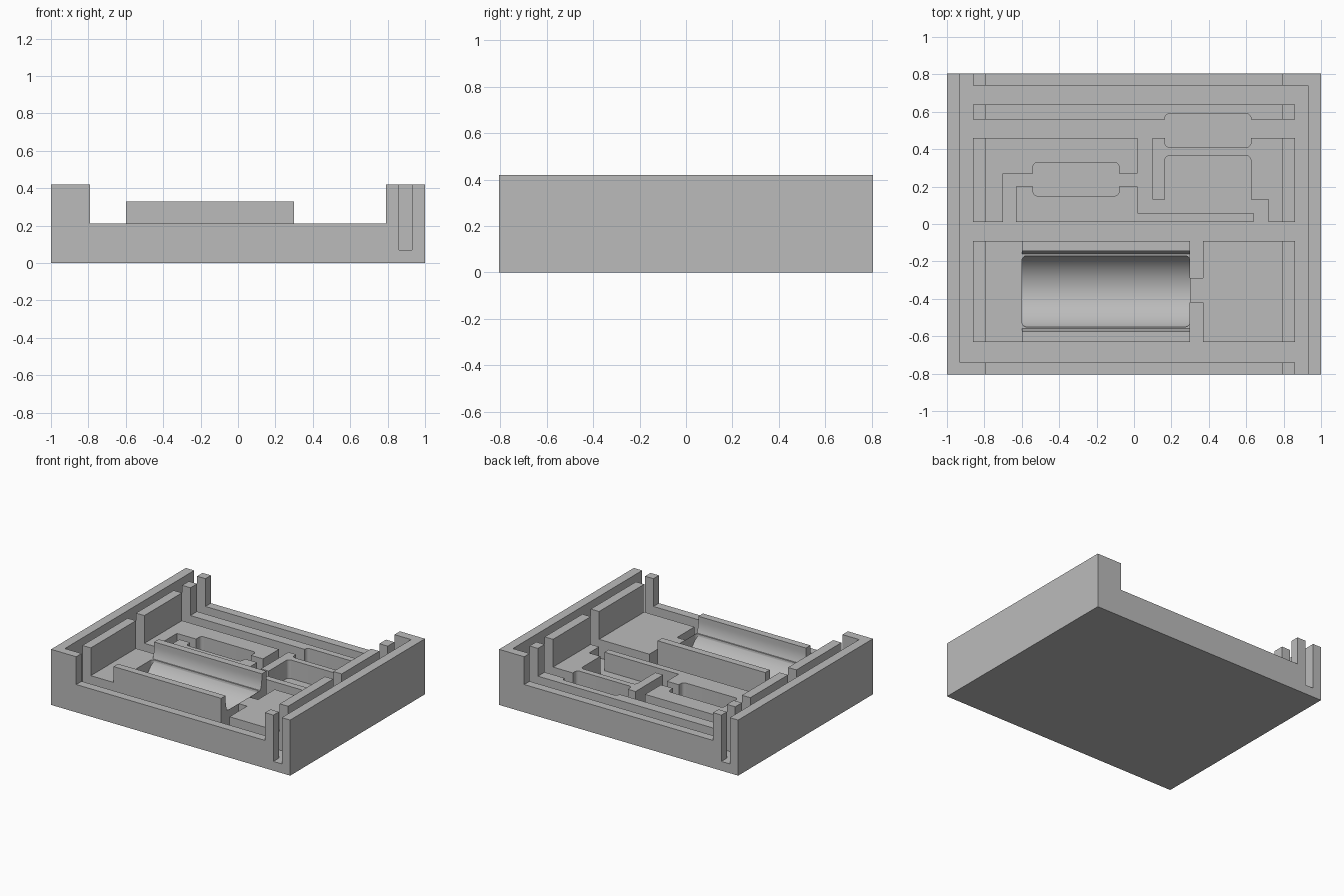
import bpy, bmesh, math
from mathutils import Matrix

cube = bpy.data.objects.get("Cube")
if cube:
    bpy.data.objects.remove(cube, do_unlink=True)

FLOOR, DECK, RAIL, TOP = 0.07, 0.21, 0.33, 0.42
HALF_Y = 0.805

grey = bpy.data.materials.new("plain grey")
grey.use_nodes = True
colour = (0.5, 0.5, 0.5, 1)
grey.diffuse_color = colour
grey.node_tree.nodes["Principled BSDF"].inputs["Base Color"].default_value = colour


def add_object(name, bm):
    bmesh.ops.recalc_face_normals(bm, faces=bm.faces)
    mesh = bpy.data.meshes.new(name)
    bm.to_mesh(mesh)
    bm.free()
    mesh.materials.append(grey)
    obj = bpy.data.objects.new(name, mesh)
    bpy.context.collection.objects.link(obj)
    return obj


def prism(name, outline, z0=FLOOR, z1=DECK):
    """Extrude a plan outline upwards."""
    bm = bmesh.new()
    face = bm.faces.new([bm.verts.new((x, y, z0)) for x, y in outline])
    new = bmesh.ops.extrude_face_region(bm, geom=[face])["geom"]
    bmesh.ops.translate(bm, vec=(0, 0, z1 - z0),
                        verts=[v for v in new if isinstance(v, bmesh.types.BMVert)])
    return add_object(name, bm)


def rect(x0, x1, y0, y1):
    return [(x0, y0), (x1, y0), (x1, y1), (x0, y1)]


def rounded(x0, x1, y0, y1, r=0.025, steps=6):
    """Rectangle outline with rounded corners."""
    corners = [(x1 - r, y1 - r), (x0 + r, y1 - r), (x0 + r, y0 + r), (x1 - r, y0 + r)]
    points = []
    for i, (cx, cy) in enumerate(corners):
        for k in range(steps + 1):
            a = math.pi / 2 * (i + k / steps)
            points.append((cx + r * math.cos(a), cy + r * math.sin(a)))
    return points


def turned(outline):
    """Half turn about the centre."""
    return [(-x, -y) for x, y in outline]


def boolean(target, cutter, operation="DIFFERENCE"):
    mod = target.modifiers.new("cut", "BOOLEAN")
    mod.object, mod.operation, mod.solver = cutter, operation, "EXACT"
    cutter.hide_render = True
    bpy.context.view_layer.objects.active = target
    bpy.ops.object.modifier_apply(modifier=mod.name)


def remove(*objects):
    for obj in objects:
        bpy.data.objects.remove(obj, do_unlink=True)


# Floor slab and the two tall side walls, each hooked round one corner
prism("floor_slab", rect(-1, 1, -HALF_Y, HALF_Y), 0, FLOOR)
hook = [(-1, -HALF_Y), (-0.79, -HALF_Y), (-0.79, -0.74), (-0.93, -0.74),
        (-0.93, HALF_Y), (-1, HALF_Y)]
end_wall = rect(-0.79, 0.86, -HALF_Y, -0.74)
end_post = rect(0.79, 0.86, -HALF_Y, -0.74)
for side, end, place in (("right", "front", list), ("left", "back", turned)):
    prism(side + "_wall", place(hook), FLOOR, TOP)
    prism(end + "_wall", place(end_wall))
    prism(end + "_post", place(end_post), DECK, TOP)

# Inner posts standing at both ends of each raised block
for row, (y0, y1) in (("front", (-0.63, -0.09)), ("middle", (0.01, 0.46)), ("rear", (0.56, 0.64))):
    for side, x0 in (("right", -0.86), ("left", 0.79)):
        prism(f"{row}_{side}_post", rect(x0, x0 + 0.07, y0, y1), DECK, TOP)

# Raised blocks between the wire channels
rear_rib = prism("rear_rib", rect(-0.86, 0.86, 0.56, 0.64))
right_block = prism("middle_right_block", [
    (-0.86, 0.01), (-0.70, 0.01), (-0.70, 0.27), (0.02, 0.27), (0.02, 0.46), (-0.86, 0.46)])
centre_block = prism("middle_centre_block", [
    (-0.63, 0.01), (0.64, 0.01), (0.64, 0.06), (0.02, 0.06), (0.02, 0.20), (-0.63, 0.20)])
left_block = prism("middle_left_block", [
    (0.10, 0.13), (0.72, 0.13), (0.72, 0.01), (0.86, 0.01), (0.86, 0.46), (0.10, 0.46)])
prism("front_right_block", rect(-0.86, -0.60, -0.63, -0.09))
prism("front_left_block", [
    (0.37, -0.63), (0.86, -0.63), (0.86, -0.09), (0.37, -0.09),
    (0.37, -0.29), (0.30, -0.29), (0.30, -0.42), (0.37, -0.42)])

# Round-cornered component pockets
pockets = (
    (rounded(-0.54, -0.08, 0.15, 0.33), (right_block, centre_block)),
    (rounded(0.165, 0.625, 0.41, 0.59), (rear_rib, left_block)),
    (rounded(0.165, 0.625, 0.05, 0.365), (left_block,)),
)
for outline, blocks in pockets:
    cutter = prism("pocket_cutter", outline, 0, TOP)
    for block in blocks:
        boolean(block, cutter)
    remove(cutter)

# Cradle bed with a cylindrical hollow
MID, AXIS, RADIUS = -0.36, 0.285, 0.21
bed = prism("cradle_bed", rect(-0.60, 0.30, -0.63, -0.09))
hollow = prism("hollow_cutter", rounded(-0.599, 0.299, MID - 0.19, MID + 0.19), 0, RAIL)
bm = bmesh.new()
bmesh.ops.create_cone(bm, cap_ends=True, segments=96, radius1=RADIUS, radius2=RADIUS, depth=2,
                      matrix=Matrix.Translation((0, MID, AXIS)) @ Matrix.Rotation(math.pi / 2, 4, "Y"))
roller = add_object("roller_cutter", bm)
boolean(hollow, roller, "INTERSECT")
boolean(bed, hollow)
remove(hollow, roller)

# Cradle rails with curved inner faces
GRIP = 0.216
rails = []
for name, s in (("back_rail", 1), ("front_rail", -1)):
    profile = [(MID + s * 0.27, DECK), (MID + s * 0.27, RAIL)]
    for k in range(9):
        z = RAIL + (DECK - RAIL) * k / 8
        lean = math.sqrt(GRIP ** 2 - min(0, z - AXIS - 0.01) ** 2)
        profile.append((MID + s * lean, z))
    bm = bmesh.new()
    face = bm.faces.new([bm.verts.new((-0.60, y, z)) for y, z in profile])
    new = bmesh.ops.extrude_face_region(bm, geom=[face])["geom"]
    bmesh.ops.translate(bm, vec=(0.90, 0, 0),
                        verts=[v for v in new if isinstance(v, bmesh.types.BMVert)])
    rails.append(add_object("cradle_" + name, bm))

# Smooth only the curved parts
bpy.ops.object.select_all(action="DESELECT")
for obj in [bed, rear_rib, right_block, centre_block, left_block] + rails:
    obj.select_set(True)
bpy.context.view_layer.objects.active = bed
bpy.ops.object.shade_smooth_by_angle(angle=math.radians(30))
